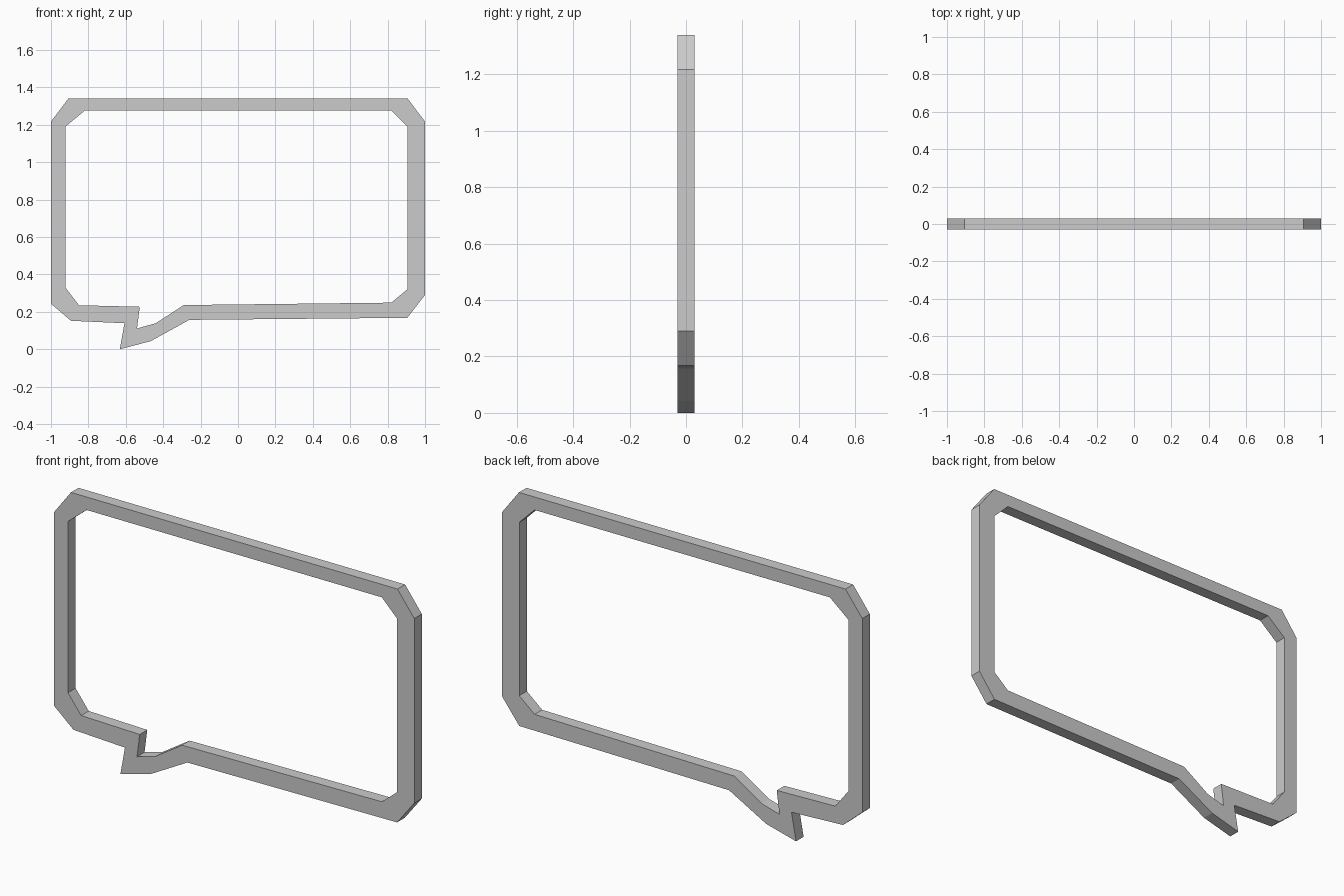
import bpy, bmesh

if "Cube" in bpy.data.objects:
    bpy.data.objects.remove(bpy.data.objects["Cube"])

HALF_DEPTH = 0.03

# matching outer and inner outlines (x, z), clockwise from top left
outer = [(-0.907, 1.34), (0.907, 1.34), (1.0, 1.217), (1.0, 0.29), (0.905, 0.168),
         (-0.26, 0.157), (-0.467, 0.043), (-0.632, 0.0), (-0.607, 0.139),
         (-0.893, 0.152), (-1.0, 0.243), (-1.0, 1.217)]
inner = [(-0.82, 1.275), (0.82, 1.275), (0.905, 1.19), (0.905, 0.32), (0.82, 0.249),
         (-0.29, 0.236), (-0.44, 0.139), (-0.54, 0.111), (-0.525, 0.227),
         (-0.85, 0.235), (-0.923, 0.33), (-0.923, 1.19)]

bm = bmesh.new()


def ring(points, y):
    return [bm.verts.new((x, y, z)) for x, z in points]


# four rings bridged around the frame's cross-section
rings = [ring(outer, -HALF_DEPTH), ring(inner, -HALF_DEPTH),
         ring(inner, HALF_DEPTH), ring(outer, HALF_DEPTH)]
n = len(outer)
for k in range(4):
    a, b = rings[k], rings[(k + 1) % 4]
    for i in range(n):
        j = (i + 1) % n
        bm.faces.new((a[i], a[j], b[j], b[i]))
bmesh.ops.recalc_face_normals(bm, faces=bm.faces)

# speech bubble frame
mesh = bpy.data.meshes.new("speech_bubble_frame")
bm.to_mesh(mesh)
bm.free()
obj = bpy.data.objects.new("speech_bubble_frame", mesh)
bpy.context.collection.objects.link(obj)
